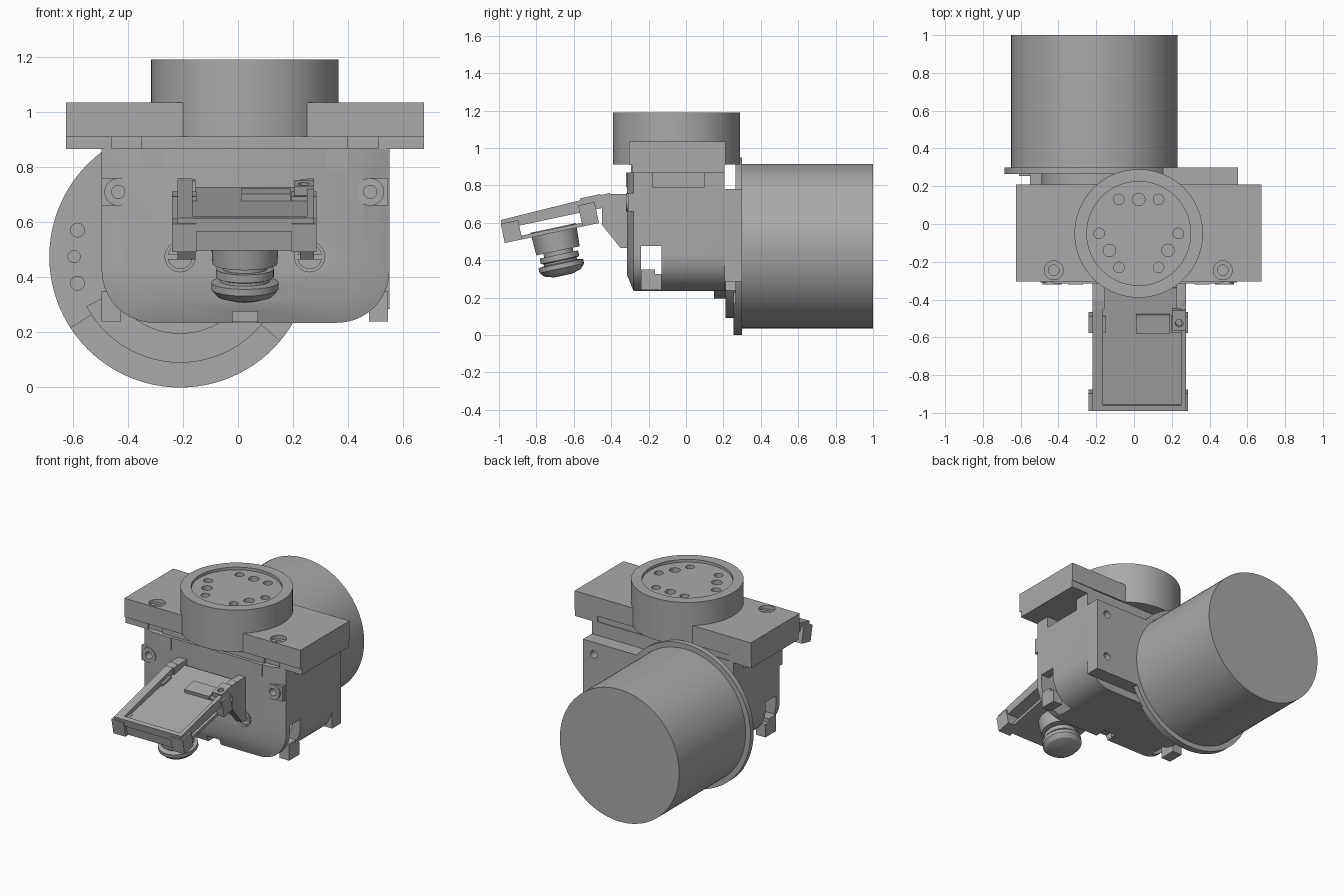
import bpy, bmesh, math
from mathutils import Matrix, Vector

old = bpy.data.objects.get("Cube")
if old:
    bpy.data.objects.remove(old)

grey = bpy.data.materials.new("plain_grey")
grey.use_nodes = True
grey.diffuse_color = (0.4, 0.4, 0.4, 1)
grey.node_tree.nodes["Principled BSDF"].inputs["Base Color"].default_value = (0.4, 0.4, 0.4, 1)

AXES = {"x": lambda a, b, t: (t, a, b), "y": lambda a, b, t: (a, t, b), "z": lambda a, b, t: (a, b, t)}


def loft(name, sections, axis="y"):
    """Solid through matching outlines, given as (outline, position) pairs."""
    bm = bmesh.new()
    rings = [[bm.verts.new(AXES[axis](a, b, t)) for a, b in pts] for pts, t in sections]
    for r, s in zip(rings, rings[1:]):
        for i in range(len(r)):
            j = (i + 1) % len(r)
            bm.faces.new((r[i], r[j], s[j], s[i]))
    bm.faces.new(rings[0])
    bm.faces.new(rings[-1])
    bmesh.ops.recalc_face_normals(bm, faces=bm.faces)
    mesh = bpy.data.meshes.new(name)
    bm.to_mesh(mesh)
    bm.free()
    mesh.materials.append(grey)
    obj = bpy.data.objects.new(name, mesh)
    bpy.context.collection.objects.link(obj)
    return obj


def prism(name, pts, lo, hi, axis="y"):
    return loft(name, [(pts, lo), (pts, hi)], axis)


def box(name, x, y, z):
    return prism(name, [(x[0], z[0]), (x[1], z[0]), (x[1], z[1]), (x[0], z[1])], *y)


def circle(a, b, r, n=64):
    return [(a + r * math.cos(2 * math.pi * i / n), b + r * math.sin(2 * math.pi * i / n)) for i in range(n)]


def turned(name, a, b, steps, axis="z", n=64):
    """Round part from (radius, position) steps."""
    return loft(name, [(circle(a, b, r, n), t) for r, t in steps], axis)


def cyl(name, a, b, r, lo, hi, axis="z", n=64):
    return turned(name, a, b, [(r, lo), (r, hi)], axis, n)


def outline(x0, x1, z0, z1, r, n=10):
    """Flat top and round lower corners."""
    arc = lambda cx, start: [(cx + r * math.cos(start + i * math.pi / 2 / n),
                              z0 + r + r * math.sin(start + i * math.pi / 2 / n)) for i in range(n + 1)]
    return [(x0, z1)] + arc(x0 + r, math.pi) + arc(x1 - r, 1.5 * math.pi) + [(x1, z1)]


def sector(a, b, r0, r1, d0, d1, n=24):
    ang = [math.radians(d0 + (d1 - d0) * i / n) for i in range(n + 1)]
    return [(a + r1 * math.cos(t), b + r1 * math.sin(t)) for t in ang] + \
           [(a + r0 * math.cos(t), b + r0 * math.sin(t)) for t in reversed(ang)]


def cut(obj, cutters):
    for c in cutters:
        m = obj.modifiers.new("cut", "BOOLEAN")
        m.operation, m.solver, m.object = "DIFFERENCE", "EXACT", c
    bpy.context.view_layer.update()
    mesh = bpy.data.meshes.new_from_object(obj.evaluated_get(bpy.context.evaluated_depsgraph_get()))
    obj.modifiers.clear()
    obj.data = mesh
    for c in cutters:
        bpy.data.objects.remove(c)
    return obj


# Drum and its flange
MX, MZ = -0.21, 0.475
cyl("rear_drum", MX, MZ, 0.44, 0.29, 1.0, "y", 96)
flange = cyl("drum_flange", MX, MZ, 0.475, 0.265, 0.30, "y", 96)
slots = [cyl("hole", MX - 0.385, MZ, 0.022, 0.2, 0.285, "y", 24)]
for d in (165.5, 194.5):
    slots.append(cyl("hole", MX + 0.385 * math.cos(math.radians(d)),
                     MZ + 0.385 * math.sin(math.radians(d)), 0.025, 0.2, 0.285, "y", 24))
cut(flange, slots)
prism("flange_lower_step", sector(MX, MZ, 0.2, 0.385, 208, 322), 0.21, 0.27)
prism("flange_lower_rim", sector(MX, MZ, 0.38, 0.475, 213, 320), 0.255, 0.27)
turned("drum_neck", MX, MZ, [(0.28, 0.15), (0.28, 0.27)], "y")

# Rear mounting plate with bolt holes
plate = box("rear_plate", (0.1, 0.55), (0.205, 0.30), (0.285, 0.78))
cut(plate, [cyl("hole", 0.47, z, 0.025, 0.2, 0.4, "y", 24) for z in (0.4, 0.7)])

# Housing: hollow, with a sloped front edge and a side slot
body = loft("housing", [(outline(-0.42, 0.455, 0.32, 0.87, 0.14), -0.315),
                        (outline(-0.495, 0.55, 0.235, 0.87, 0.19), -0.28),
                        (outline(-0.495, 0.55, 0.235, 0.87, 0.19), 0.205)])
cut(body, [prism("hollow", outline(-0.44, 0.49, 0.29, 0.76, 0.15), -0.24, 0.3),
           box("slot", (-1, 1), (-0.24, -0.13), (0.24, 0.475)),
           box("top_gap", (-1, -0.3), (-0.18, 0.1), (0.79, 1)),
           box("top_gap", (0.4, 1), (-0.18, 0.1), (0.79, 1)),
           box("front_notch", (-0.02, 0.07), (-0.4, -0.2), (0.2, 0.275))]
    + [cyl("screw_hole", x, 0.71, 0.024, -0.4, -0.26, "y", 24) for x in (-0.435, 0.48)]
    + [cyl("screw_well", x, 0.475, 0.055, -0.4, -0.295, "y", 32) for x in (-0.21, 0.26)])
for side, x, end in (("right", -0.435, -0.495), ("left", 0.48, 0.545)):
    ear = box("ear", (min(x, end), max(x, end)), (-0.31, -0.28), (0.66, 0.76))
    ear.name = side + "_ear"
    cut(ear, [cyl("hole", x, 0.71, 0.024, -0.4, 0, "y", 24)])
    ring = cyl(side + "_ear_ring", x, 0.71, 0.05, -0.32, -0.28, "y", 32)
    cut(ring, [cyl("hole", x, 0.71, 0.024, -0.4, 0, "y", 24)])
for x in (-0.21, 0.26):
    screw = cyl("front_screw", x, 0.475, 0.045, -0.31, -0.28, "y", 32)
    cut(screw, [box("groove", (x - 0.06, x + 0.06), (-0.4, -0.3), (0.467, 0.483))])
for x in (-0.46, 0.51):
    box("side_clip", (x - 0.035, x + 0.035), (-0.24, -0.165), (0.24, 0.35))
    box("side_clip_foot", (x - 0.035, x + 0.035), (-0.17, -0.13), (0.24, 0.325))

# Top bracket
bracket = box("top_bracket", (-0.625, 0.675), (-0.305, 0.21), (0.91, 1.035))
holes = [cyl("bore", 0.025, -0.05, 0.335, 0.8, 1.2)]
for x in (-0.425, 0.47):
    holes += [cyl("hole", x, -0.245, 0.028, 0.8, 1.2, n=24), cyl("recess", x, -0.245, 0.05, 1.01, 1.2, n=32)]
cut(bracket, holes + [box("front_opening", (-0.2, 0.25), (-0.5, -0.05), (0.8, 1.2))])
neck = box("bracket_neck", (-0.35, 0.4), (-0.295, 0.2), (0.78, 0.915))
box("bracket_web", (-0.46, 0.51), (-0.28, 0.2), (0.865, 0.915))
for s in (-1, 1):
    c = 0.025 + s * 0.567
    box("bracket_tab", (c - 0.083, c + 0.083), (-0.29, 0.205), (0.865, 0.912))
    c = 0.025 + s * 0.335
    box("bracket_foot", (c - 0.04, c + 0.04), (-0.32, -0.28), (0.79, 0.87))

# Round turntable with rim and bolt circle
table = turned("turntable", 0.025, -0.05, [(0.34, 0.912), (0.34, 1.19)], n=96)
cut(table, [cyl("recess", 0.025, -0.05, 0.275, 1.172, 1.3)])
bolts = []
for dx, dy, r in ((0, 0.18, 0.033), (0.105, 0.18, 0.028), (0.21, 0, 0.028),
                  (0.155, -0.09, 0.033), (0.105, -0.18, 0.028)):
    bolts += [cyl("hole", 0.025 + s * dx, -0.05 + dy, r, 1.1, 1.3, n=24) for s in ((1, -1) if dx else (1,))]
cut(table, bolts)

# Tilted arm, built level and then turned about its front top edge
arm = [box("arm_floor", (-0.22, 0.27), (0.02, 0.66), (-0.05, -0.025)),
       box("arm_front_lip", (-0.22, 0.275), (0.0, 0.03), (-0.05, 0.0)),
       box("arm_front_bar", (-0.16, 0.2), (0.015, 0.05), (-0.105, -0.045)),
       box("arm_lower_plate", (-0.19, 0.24), (0.02, 0.5), (-0.125, -0.105)),
       box("arm_rear_bar", (-0.19, 0.24), (0.44, 0.5), (-0.11, -0.04)),
       box("arm_label_block", (0.01, 0.19), (0.42, 0.52), (-0.03, 0.0))]
for x0, x1 in ((-0.22, -0.165), (0.25, 0.275)):
    arm.append(prism("arm_rail", [(0, -0.05), (0.6, -0.05), (0.6, 0.02), (0.0, 0.0)], x0, x1, "x"))
for x0, x1 in ((-0.24, -0.15), (0.195, 0.285)):
    arm.append(box("arm_front_block", (x0, x1), (-0.005, 0.09), (-0.125, -0.02)))
    arm.append(box("arm_rear_block", (x0, x1), (0.42, 0.51), (-0.125, -0.01)))
post = box("arm_post", (0.205, 0.275), (0.44, 0.55), (-0.05, 0.025))
arm.append(cut(post, [cyl("hole", 0.24, 0.48, 0.02, -1, 1, n=24)]))
arm.append(turned("knob", 0.025, 0.265, [
    (0.125, -0.1), (0.118, -0.225), (0.08, -0.225), (0.08, -0.245), (0.105, -0.245), (0.105, -0.275),
    (0.09, -0.28), (0.09, -0.29), (0.122, -0.295), (0.122, -0.32), (0.1, -0.345), (0.05, -0.36)]))
turn = Matrix.Translation(Vector((0, -0.99, 0.615))) @ Matrix.Rotation(math.radians(12), 4, "X")
for part in arm:
    part.data.transform(turn)

# Hinge brackets holding the arm
side = [(-0.45, 0.75), (-0.45, 0.59), (-0.35, 0.465), (-0.29, 0.465), (-0.29, 0.755), (-0.42, 0.755)]
for x0, x1 in ((-0.22, -0.155), (0.225, 0.275)):
    prism("hinge_bracket", side, x0, x1, "x")
box("hinge_web", (-0.2, 0.26), (-0.36, -0.29), (0.5, 0.67))

# Smooth the round parts and keep edges sharp
for obj in bpy.context.scene.objects:
    obj.select_set(obj.type == "MESH")
bpy.context.view_layer.objects.active = body
bpy.ops.object.shade_smooth_by_angle(angle=math.radians(30))
